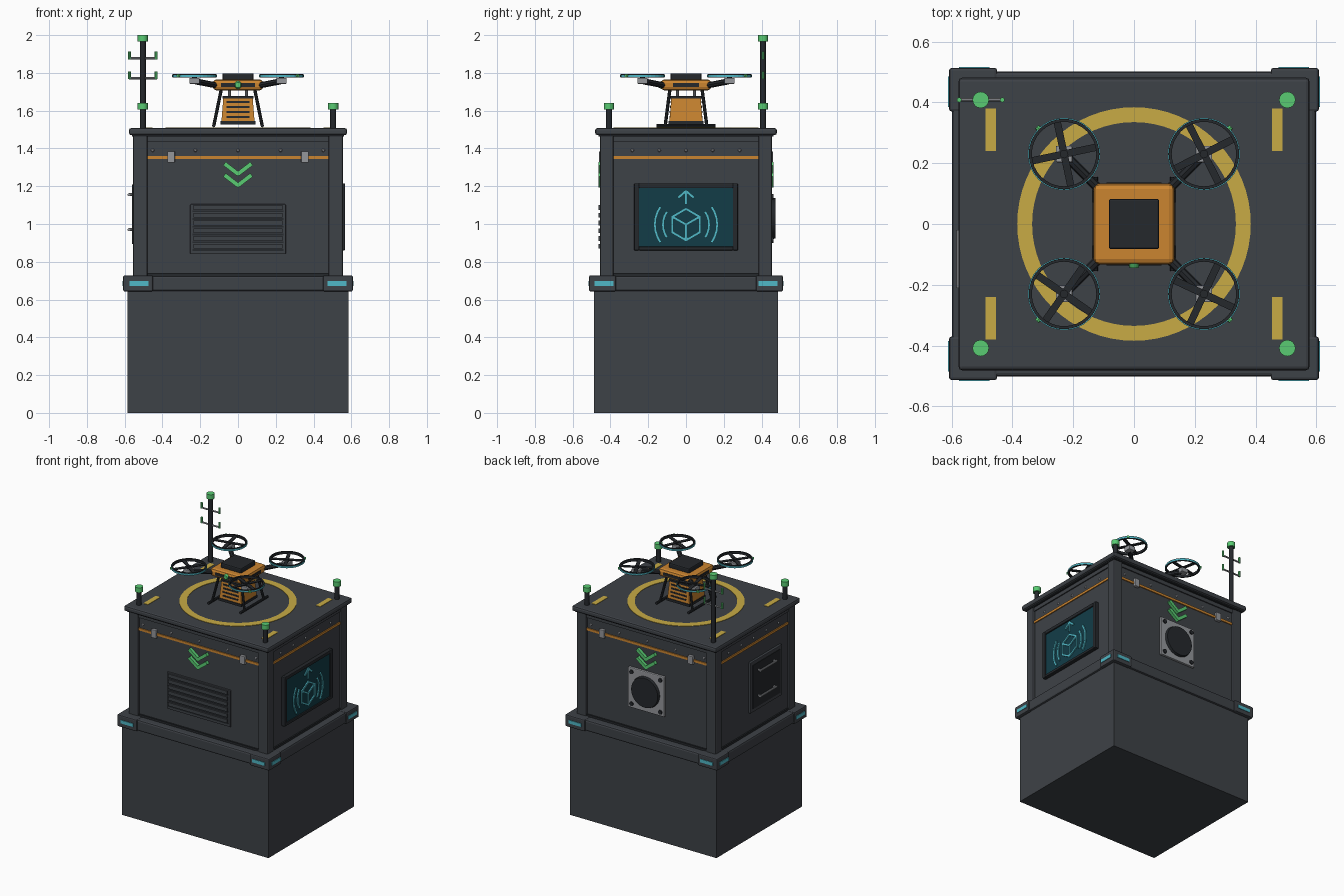
import bpy, bmesh, math
from mathutils import Matrix, Vector

if "Cube" in bpy.data.objects:
    bpy.data.objects.remove(bpy.data.objects["Cube"])


def material(name, rgb):
    m = bpy.data.materials.new(name)
    m.diffuse_color = (*rgb, 1)
    m.use_nodes = True
    m.node_tree.nodes["Principled BSDF"].inputs["Base Color"].default_value = m.diffuse_color
    return m


BODY = material("charcoal", (0.048, 0.054, 0.063))
DARK = material("near black", (0.018, 0.021, 0.025))
ORANGE = material("orange", (0.60, 0.235, 0.03))
YELLOW = material("yellow", (0.58, 0.41, 0.06))
GREEN = material("green", (0.10, 0.60, 0.17))
CYAN = material("cyan", (0.08, 0.48, 0.57))
TEAL = material("deep teal", (0.006, 0.046, 0.064))
GRAY = material("gray", (0.30, 0.31, 0.33))

# Side frames: local x runs along the face, local -y points outward
FRONT, RIGHT, BACK, LEFT = [Matrix.Rotation(i * math.pi / 2, 4, 'Z') for i in range(4)]
SIDES = {"front": (FRONT, 0.44, 0.48), "right": (RIGHT, 0.54, 0.385),
         "back": (BACK, 0.44, 0.48), "left": (LEFT, 0.54, 0.385)}


class Part:
    """Collects simple solids into one object."""
    def __init__(self, name, mat, frame=Matrix(), bevel=0, smooth=False):
        self.name, self.mat, self.frame = name, mat, frame
        self.bevel, self.smooth, self.bm = bevel, smooth, bmesh.new()

    def box(self, x0, x1, y0, y1, z0, z1):
        m = Matrix.Translation(((x0 + x1) / 2, (y0 + y1) / 2, (z0 + z1) / 2))
        s = Matrix.Diagonal((x1 - x0, y1 - y0, z1 - z0, 1))
        bmesh.ops.create_cube(self.bm, size=1, matrix=m @ s)
        return self

    def plate(self, u0, u1, z0, z1, inner, outer):
        return self.box(u0, u1, -outer, -inner, z0, z1)

    def stroke(self, a, b, w, inner, outer):
        a, b = Vector(a), Vector(b)
        d, c = b - a, (a + b) / 2
        m = (Matrix.Translation((c.x, -(inner + outer) / 2, c.y))
             @ Matrix.Rotation(-math.atan2(d.y, d.x), 4, 'Y')
             @ Matrix.Diagonal((d.length + w * 0.4, outer - inner, w, 1)))
        bmesh.ops.create_cube(self.bm, size=1, matrix=m)
        return self

    def rod(self, a, b, r, r2=None, n=16):
        a, b = Vector(a), Vector(b)
        d = b - a
        m = Matrix.Translation((a + b) / 2) @ d.to_track_quat('Z', 'Y').to_matrix().to_4x4()
        bmesh.ops.create_cone(self.bm, cap_ends=True, segments=n, radius1=r,
                              radius2=r if r2 is None else r2, depth=d.length, matrix=m)
        return self

    def ring(self, c, r0, r1, z0, z1, n=48):
        prof = [(r0, z0), (r1, z0), (r1, z1), (r0, z1)]
        loops = []
        for i in range(n):
            t = 2 * math.pi * i / n
            loops.append([self.bm.verts.new((c[0] + r * math.cos(t), c[1] + r * math.sin(t), z))
                          for r, z in prof])
        for i in range(n):
            p, q = loops[i], loops[(i + 1) % n]
            for k in range(4):
                self.bm.faces.new((p[k], q[k], q[(k + 1) % 4], p[(k + 1) % 4]))
        return self

    def done(self):
        self.bm.transform(self.frame)
        bmesh.ops.recalc_face_normals(self.bm, faces=self.bm.faces[:])
        me = bpy.data.meshes.new(self.name)
        self.bm.to_mesh(me)
        self.bm.free()
        me.materials.append(self.mat)
        ob = bpy.data.objects.new(self.name, me)
        bpy.context.collection.objects.link(ob)
        if self.bevel:
            mod = ob.modifiers.new("bevel", 'BEVEL')
            mod.width, mod.segments = self.bevel, 2
        if self.smooth:
            bpy.ops.object.select_all(action='DESELECT')
            ob.select_set(True)
            bpy.context.view_layer.objects.active = ob
            bpy.ops.object.shade_smooth_by_angle(angle=math.radians(35))
        return ob


QUAD = [(sx, sy) for sx in (-1, 1) for sy in (-1, 1)]


def span(s, a, b):
    return (a, b) if s > 0 else (-b, -a)


# Pedestal, ledge and cabinet
Part("pedestal", BODY).box(-.585, .585, -.488, .488, 0, .65).done()
Part("ledge", BODY, bevel=.012).box(-.598, .598, -.502, .502, .645, .725).done()
Part("cabinet", BODY).box(-.54, .54, -.44, .44, .72, 1.48).done()
Part("roof", BODY, bevel=.012).box(-.577, .577, -.481, .481, 1.47, 1.508).done()
pillars = Part("corner_pillars", BODY, bevel=.008)
brackets = Part("ledge_corners", BODY, bevel=.008)
for sx, sy in QUAD:
    pillars.box(*span(sx, .48, .555), *span(sy, .385, .455), .72, 1.475)
    brackets.box(*span(sx, .45, .608), *span(sy, .37, .513), .643, .728)
pillars.done()
brackets.done()
Part("roof_seam", DARK).box(-.56, .56, -.462, .462, 1.462, 1.471).done()

# Details repeated on every side
for name, (frame, out, half) in SIDES.items():
    Part(name + "_top_rail", BODY, frame).plate(-half, half, 1.435, 1.465, out - .01, out + .008).done()
    Part(name + "_bottom_seam", DARK, frame).plate(-half, half, .725, .74, out - .01, out + .010).done()
    Part(name + "_orange_strip", ORANGE, frame).plate(-half, half, 1.343, 1.36, out - .01, out + .007).done()
    rivets = Part(name + "_rivets", GRAY, frame)
    gap = .235 if half > .4 else .148
    for i in range(-2, 3):
        rivets.rod((i * gap * .96, -out, 1.39), (i * gap * .96, -out - .006, 1.39), .009, .005, 10)
    rivets.done()
    lights = Part(name + "_ledge_lights", CYAN, frame)
    u, e = (.475, .513) if half > .4 else (.385, .608)
    for s in (-1, 1):
        lights.plate(*span(s, u, u + .1), .673, .697, e - .01, e + .004)
    lights.done()

# Front and back clips and chevrons
for name, frame in (("front", FRONT), ("back", BACK)):
    clips = Part(name + "_clips", GRAY, frame, bevel=.004)
    for s in (-1, 1):
        clips.plate(*span(s, .334, .374), 1.325, 1.385, .435, .46)
    clips.done()
    chevrons = Part(name + "_chevrons", GREEN, frame)
    for z in (1.265, 1.205):
        for s in (-1, 1):
            chevrons.stroke((s * .068, z + .052), (0, z), .023, .435, .462)
    chevrons.done()

# Front louvre
Part("vent_frame", BODY, FRONT, bevel=.004).plate(-.253, .253, .84, 1.105, .435, .45).done()
slats = Part("vent_slats", BODY, FRONT)
gaps = Part("vent_gaps", DARK, FRONT)
for i in range(6):
    z = .862 + i * .041
    slats.plate(-.235, .235, z + .008, z + .033, .445, .462)
    gaps.plate(-.24, .24, z - .004, z + .005, .445, .453)
slats.done()
gaps.done()

# Screen on the right side
frame_part = Part("screen_frame", DARK, RIGHT, bevel=.005)
for s in (-1, 1):
    frame_part.plate(*span(s, .248, .275), .86, 1.215, .535, .567)
frame_part.plate(-.25, .25, .86, .88, .535, .567).plate(-.25, .25, 1.19, 1.215, .535, .567).done()
Part("screen", TEAL, RIGHT).plate(-.25, .25, .88, 1.19, .535, .558).done()
icon = Part("screen_icon", CYAN, RIGHT)
polar = lambda r, a: (r * math.cos(math.radians(a)), .997 + r * math.sin(math.radians(a)))
lines = [(polar(.083, 30 + 60 * k), polar(.083, 90 + 60 * k)) for k in range(6)]
lines += [((0, .997), polar(.083, a)) for a in (30, 150, 270)]
lines += [((0, 1.105), (0, 1.175))] + [((s * .04, 1.14), (0, 1.175)) for s in (-1, 1)]
for r, w in ((.122, 33), (.165, 34)):
    for mid in (0, 180):
        lines += [(polar(r, mid + w * (k / 3 - 1)), polar(r, mid + w * ((k + 1) / 3 - 1))) for k in range(6)]
for a, b in lines:
    icon.stroke(a, b, .014, .555, .566)
icon.done()

# Fan on the back
Part("fan_plate", GRAY, BACK, bevel=.006).plate(-.145, .145, .885, 1.175, .435, .456).done()
Part("fan_disc", DARK, BACK, smooth=True).rod((0, -.45, 1.03), (0, -.474, 1.03), .112, .106, 40).done()
bolts = Part("fan_bolts", DARK, BACK)
for sx, sz in QUAD:
    bolts.rod((sx * .115, -.45, 1.03 + sz * .115), (sx * .115, -.463, 1.03 + sz * .115), .015, n=12)
bolts.done()

# Drawer panel with pull handles on the left
Part("drawer_panel", BODY, LEFT, bevel=.004).plate(-.06, .30, .87, 1.235, .535, .557).done()
Part("drawer_inset", DARK, LEFT).plate(-.035, .275, .895, 1.21, .55, .56).done()
handles = Part("drawer_handles", GRAY, LEFT, smooth=True)
for z in (.97, 1.155):
    handles.rod((.02, -.577, z), (.21, -.577, z), .008, n=10)
    for u in (.028, .202):
        handles.rod((u, -.55, z), (u, -.577, z), .008, n=10)
handles.done()

# Landing markings
Part("landing_ring", YELLOW).ring((0, 0), .335, .384, 1.505, 1.511, 64).done()
marks = Part("landing_bars", YELLOW)
for sx, sy in QUAD:
    marks.box(*span(sx, .453, .489), *span(sy, .24, .38), 1.505, 1.511)
marks.done()

# Corner beacons and antenna mast
posts = Part("beacon_posts", DARK, smooth=True)
caps = Part("beacon_caps", GREEN, smooth=True)
for sx, sy in QUAD:
    top = 1.965 if (sx, sy) == (-1, 1) else 1.605
    x, y = sx * .504, sy * .408
    posts.rod((x, y, 1.505), (x, y, top), .016)
    caps.rod((x, y, top), (x, y, top + .035), .027)
posts.done()
caps.done()
arms = Part("antenna_arms", GRAY)
tips = Part("antenna_tips", GREEN)
for z in (1.772, 1.877):
    arms.rod((-.578, .408, z), (-.43, .408, z), .006, n=8)
    for x in (-.575, -.433):
        tips.rod((x, .408, z - .005), (x, .408, z + .036), .008, n=8)
arms.done()
tips.done()

# Drone hull
Part("drone_body", ORANGE, bevel=.018).box(-.133, .133, -.133, .133, 1.708, 1.765).done()
Part("drone_pad", DARK, bevel=.008).box(-.083, .083, -.083, .083, 1.76, 1.798).done()
Part("drone_slots", DARK).box(-.09, .09, -.136, .136, 1.726, 1.746).box(-.136, .136, -.07, .07, 1.726, 1.746).done()
Part("drone_lamp", GREEN, smooth=True).rod((0, -.13, 1.736), (0, -.144, 1.736), .021, .014).done()

# Rotors, motors and arms
booms = Part("drone_arms", DARK)
motors = Part("motors", GRAY, bevel=.004)
guards = Part("rotor_guards", DARK)
bands = Part("guard_bands", CYAN)
blades = Part("rotor_blades", DARK)
dots = Part("guard_lamps", GREEN)
for (sx, sy), ang in zip(QUAD, (55, 12, 65, 27)):
    x, y, k = sx * .23, sy * .23, .5 ** .5
    booms.rod((sx * .105, sy * .105, 1.732), (sx * .225, sy * .225, 1.755), .016, n=8)
    motors.box(x - .027, x + .027, y - .027, y + .027, 1.742, 1.774)
    guards.ring((x, y), .106, .116, 1.776, 1.794, 32)
    bands.ring((x, y), .113, .119, 1.778, 1.789, 32)
    blades.rod((x, y, 1.77), (x, y, 1.793), .014, n=12)
    for j in range(2):
        m = (Matrix.Translation((x, y, 1.785)) @ Matrix.Rotation(math.radians(ang + 90 * j), 4, 'Z')
             @ Matrix.Diagonal((.216, .024, .006, 1)))
        bmesh.ops.create_cube(blades.bm, size=1, matrix=m)
    dots.rod((x + sx * .115 * k, y + sy * .115 * k, 1.784), (x + sx * .126 * k, y + sy * .126 * k, 1.784), .009, n=8)
for p in (booms, motors, guards, bands, blades, dots):
    p.done()

# Landing legs and skids
legs = Part("landing_legs", DARK)
for sx in (-1, 1):
    legs.rod((sx * .128, -.155, 1.521), (sx * .128, .155, 1.521), .009, n=8)
    for sy in (-1, 1):
        legs.rod((sx * .088, sy * .085, 1.715), (sx * .128, sy * .11, 1.521), .009, n=8)
legs.done()

# Cargo crate under the drone
crate = Part("cargo_crate", ORANGE).box(-.088, .088, -.088, .088, 1.54, 1.672)
for v in crate.bm.verts:
    if v.co.z > 1.6:
        v.co.x *= .88
        v.co.y *= .88
crate.done()
Part("crate_base", DARK).box(-.092, .092, -.092, .092, 1.528, 1.546).done()
Part("crate_rim", DARK).box(-.081, .081, -.081, .081, 1.665, 1.678).done()
bars = Part("crate_slats", DARK)
for i in range(4):
    z = 1.562 + i * .026
    y = .090 - (z - 1.54) * .08
    bars.box(-.062, .062, -y, y, z, z + .011)
bars.done()
hangers = Part("crate_hangers", GRAY)
for sx, sy in QUAD:
    hangers.rod((sx * .045, sy * .045, 1.67), (sx * .045, sy * .045, 1.712), .008, n=8)
hangers.done()
